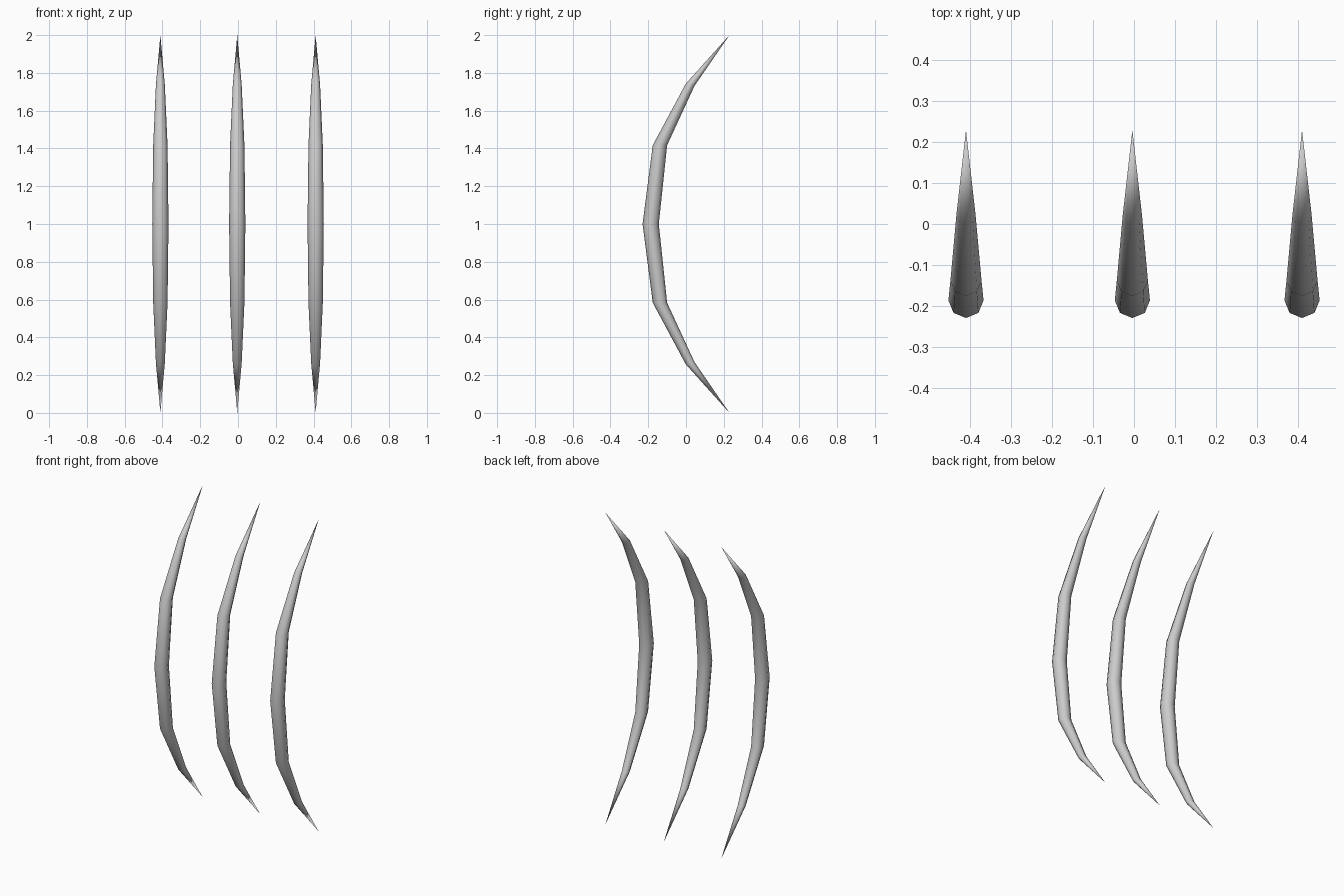
import bpy, bmesh
from math import sin, cos, pi

if "Cube" in bpy.data.objects:
    bpy.data.objects.remove(bpy.data.objects["Cube"])

SIDES = 8
# upper half of the spine: height above middle, y centre, radius, ring tilt
HALF = [(0.0, -0.187, 0.043, 0.0), (0.417, -0.138, 0.038, 0.0), (0.737, 0.022, 0.0235, -0.005)]
TIP_Y = 0.23


def claw(name, x):
    bm = bmesh.new()
    # mirror the half spine about z = 1
    spine = [(1 - h, y, r, -t) for h, y, r, t in reversed(HALF[1:])]
    spine += [(1 + h, y, r, t) for h, y, r, t in HALF]
    rings = []
    for z, y, r, t in spine:
        angles = [2 * pi * i / SIDES for i in range(SIDES)]
        rings.append([bm.verts.new((x + r * cos(a), y + r * sin(a), z + t * sin(a)))
                      for a in angles])
    bottom = bm.verts.new((x, TIP_Y, 0))
    top = bm.verts.new((x, TIP_Y, 2))
    for i in range(SIDES):
        j = (i + 1) % SIDES
        bm.faces.new((bottom, rings[0][j], rings[0][i]))
        for a, b in zip(rings, rings[1:]):
            bm.faces.new((a[i], a[j], b[j], b[i]))
        bm.faces.new((rings[-1][i], rings[-1][j], top))
    bmesh.ops.recalc_face_normals(bm, faces=bm.faces)
    for f in bm.faces:
        f.smooth = True
    mesh = bpy.data.meshes.new(name)
    bm.to_mesh(mesh)
    bm.free()
    bpy.context.collection.objects.link(bpy.data.objects.new(name, mesh))


# three parallel curved blades
for name, x in (("left_claw", -0.411), ("middle_claw", -0.004), ("right_claw", 0.411)):
    claw(name, x)
